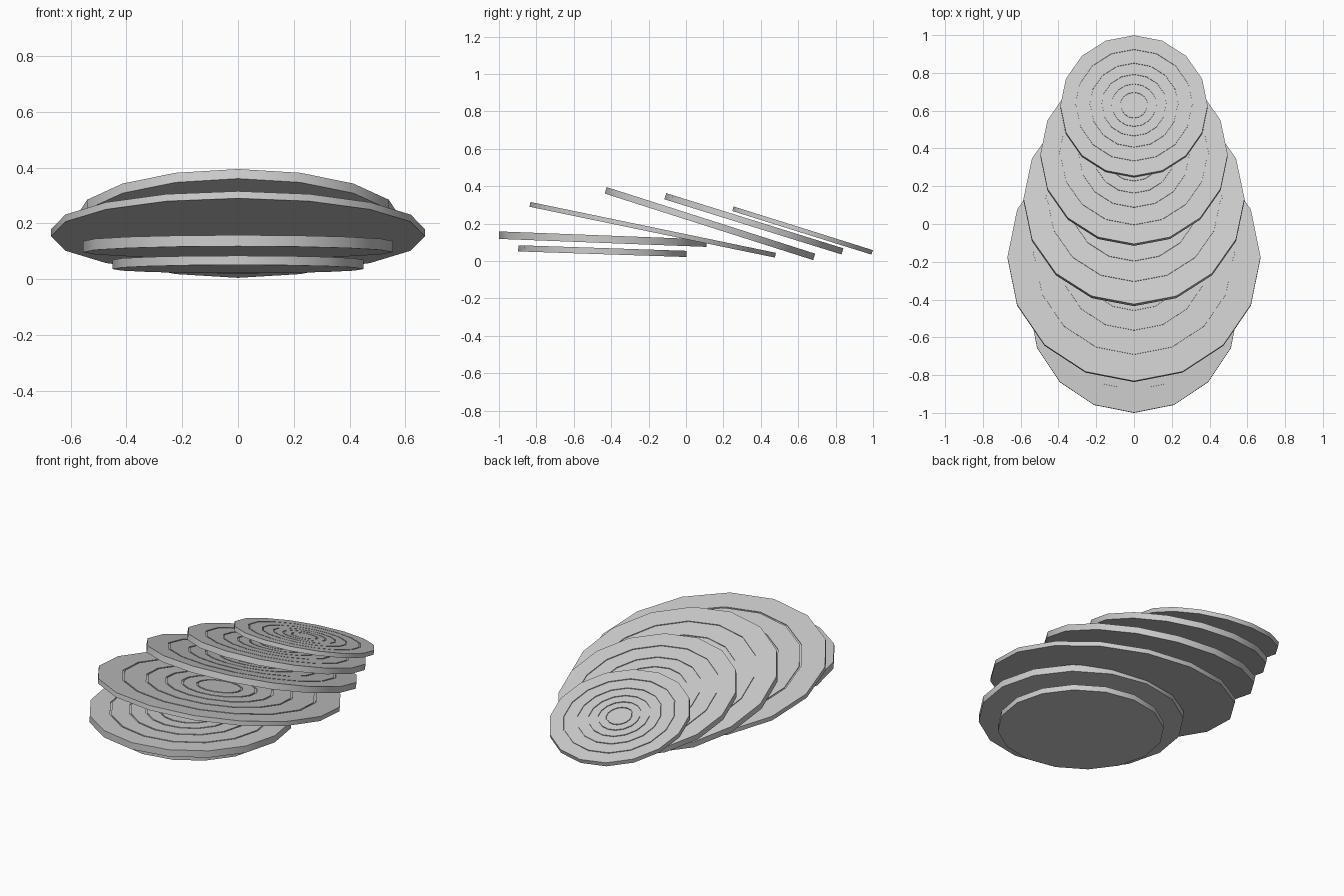
import bpy, bmesh
from math import cos, sin, pi, radians

if "Cube" in bpy.data.objects:
    bpy.data.objects.remove(bpy.data.objects["Cube"])

SIDES = 16
RING_RATIOS = (0.785, 0.59, 0.43, 0.295, 0.175)   # engraved circles on the top face


def plate(name, y, z, radius, thick, tilt):
    h = thick / 2
    width, depth = 0.006 * radius / 0.4, 0.005
    # half profile from the rim base up and in to the centre
    profile = [(radius, -h), (radius, h)]
    for k in RING_RATIOS:
        r = radius * k
        profile += [(r + width, h), (r + width, h - depth),
                    (r, h - depth), (r, h)]

    bm = bmesh.new()
    rings = [[bm.verts.new((r * cos(2 * pi * i / SIDES), r * sin(2 * pi * i / SIDES), pz))
              for i in range(SIDES)] for r, pz in profile]
    for a, b in zip(rings, rings[1:]):
        for i in range(SIDES):
            j = (i + 1) % SIDES
            bm.faces.new((a[i], a[j], b[j], b[i]))
    bm.faces.new(rings[-1])
    bm.faces.new(rings[0][::-1])
    bmesh.ops.recalc_face_normals(bm, faces=bm.faces[:])
    mesh = bpy.data.meshes.new(name)
    bm.to_mesh(mesh)
    bm.free()

    ob = bpy.data.objects.new(name, mesh)
    ob.location = (0, y, z)
    ob.rotation_euler.x = -radians(tilt)    # leans down towards the back
    bpy.context.collection.objects.link(ob)
    bpy.ops.object.select_all(action='DESELECT')
    ob.select_set(True)
    bpy.context.view_layer.objects.active = ob
    bpy.ops.object.shade_smooth_by_angle(angle=radians(30))


# overlapping stack, from the lowest plate to the rearmost one
plate("base_plate", -0.447, 0.053, 0.45, 0.033, 1.9)
plate("second_plate", -0.445, 0.117, 0.555, 0.04, 2.2)
plate("large_plate", -0.178, 0.167, 0.67, 0.026, 11.7)
plate("fourth_plate", 0.128, 0.200, 0.585, 0.036, 17.7)
plate("fifth_plate", 0.363, 0.199, 0.496, 0.034, 17.3)
plate("small_plate", 0.623, 0.163, 0.39, 0.025, 17.4)
